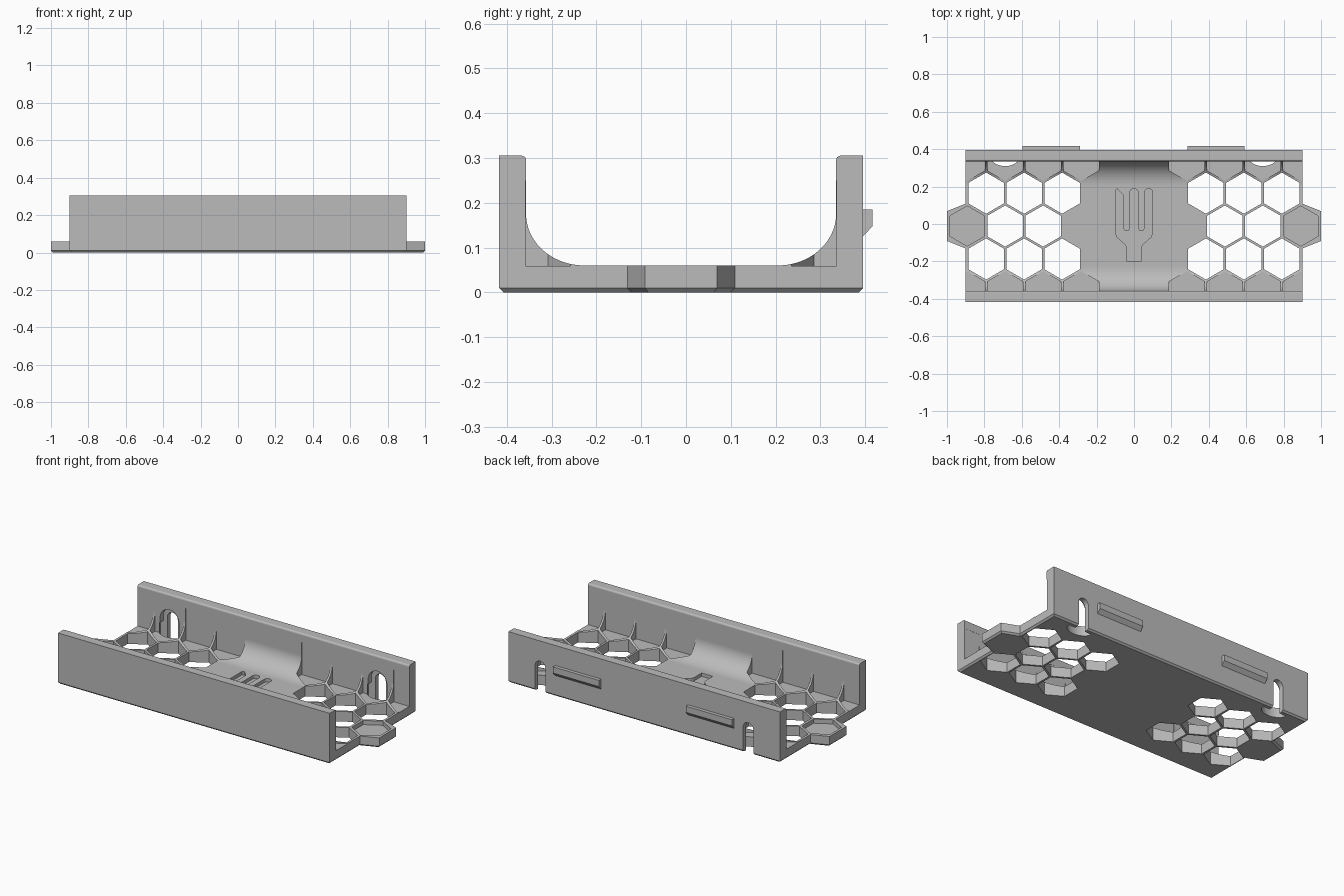
import bpy, bmesh
from math import sin, cos, pi, radians
from mathutils import Matrix, Vector

if "Cube" in bpy.data.objects:
    bpy.data.objects.remove(bpy.data.objects["Cube"])

# Main sizes; the tray is symmetric about its own centre line
CENTRE_Y = -0.011
HALF_X, HALF_Y, HEIGHT = 0.9, 0.4065, 0.305
WALL, FLOOR = 0.346, 0.06
PITCH, ROW, HEX_R = 0.203, 0.176, 0.11

grey = bpy.data.materials.new("plain grey")
grey.use_nodes = True
grey.diffuse_color = (0.5, 0.5, 0.5, 1)
grey.node_tree.nodes["Principled BSDF"].inputs["Base Color"].default_value = (0.5, 0.5, 0.5, 1)


def place(axis, p, t):
    a, b = p
    return {"x": (t, a, b), "y": (a, t, b), "z": (a, b, t)}[axis]


def add_prism(bm, points, axis, start, end):
    """Extrude a flat outline along an axis."""
    rings = [[bm.verts.new(place(axis, p, t)) for p in points] for t in (start, end)]
    n = len(points)
    faces = [bm.faces.new(r) for r in rings]
    for i in range(n):
        j = (i + 1) % n
        faces.append(bm.faces.new((rings[0][i], rings[0][j], rings[1][j], rings[1][i])))
    bmesh.ops.recalc_face_normals(bm, faces=faces)


def make(name, prisms, chamfer=0.0):
    bm = bmesh.new()
    for prism in prisms:
        add_prism(bm, *prism)
    if chamfer:
        low = [e for e in bm.edges if all(abs(v.co.z) < 1e-6 for v in e.verts)]
        bmesh.ops.bevel(bm, geom=low, offset=chamfer, segments=1, affect="EDGES")
    mesh = bpy.data.meshes.new(name)
    bm.to_mesh(mesh)
    bm.free()
    mesh.materials.append(grey)
    obj = bpy.data.objects.new(name, mesh)
    bpy.context.collection.objects.link(obj)
    return obj


def arc(cx, cy, rx, ry, a0, a1, steps):
    angles = [radians(a0 + (a1 - a0) * i / steps) for i in range(steps + 1)]
    return [(cx + rx * cos(a), cy + ry * sin(a)) for a in angles]


def hexagon(x, y, r=HEX_R):
    return [(x + r * sin(i * pi / 3), y + r * cos(i * pi / 3)) for i in range(6)]


def flip(points):
    return [(-a, b) for a, b in reversed(points)]


# Channel section: floor, filleted inner corners, walls with eased inner rims
fillet_w, fillet_h = 0.13, 0.115
half = [(HALF_Y, 0), (HALF_Y, HEIGHT)]
half += arc(WALL + 0.01, HEIGHT - 0.01, 0.01, 0.01, 90, 180, 4)
half += arc(WALL - fillet_w, FLOOR + fillet_h, fillet_w, fillet_h, 0, -90, 28)
tray = make("tray_body", [(half + flip(half), "x", -HALF_X, HALF_X)], 0.01)

additions, cutters = [], []

# End tabs
for s in (-1, 1):
    outline = [(s * 0.85, -0.12), (s * 0.9, -0.12), (s, -0.08),
               (s, 0.08), (s * 0.9, 0.12), (s * 0.85, 0.12)]
    additions.append(make("end_tab", [(outline, "z", 0, FLOOR)], 0.01))

# Honeycomb: through holes, pockets in the fillets, shallow recess in each tab
cells = []
for s in (-1, 1):
    even = [s * (0.283 + PITCH * k) for k in range(4)]
    odd = [s * (0.283 + PITCH * (k + 0.5)) for k in range(3)]
    for x in even[1:3]:
        cells.append((hexagon(x, 0), "z", -0.1, 0.5))
    cells.append((hexagon(even[3], 0, 0.107), "z", 0.035, 0.2))
    for side in (-1, 1):
        for x in odd:
            cells.append((hexagon(x, side * ROW), "z", -0.1, 0.5))
        for x in even:
            h, a = 2 * ROW, HEX_R * cos(pi / 6)
            pocket = [(x, h - HEX_R), (x + a, h - HEX_R / 2), (x + a, WALL + 0.001),
                      (x - a, WALL + 0.001), (x - a, h - HEX_R / 2)]
            pocket = [(px, side * py) for px, py in pocket]
            cells.append((pocket, "z", FLOOR - 0.001, 0.25))
cutters.append(make("honeycomb_cutter", cells))


# Hanging slots in the back wall: narrow outside, wide inside, entry from below
def slot(x, r):
    return [(x + r, -0.1)] + arc(x, 0.15, r, r, 0, 180, 20) + [(x - r, -0.1)]


slot_x = 0.283 + 2 * PITCH
lip = HALF_Y - 0.03
for name, r, y0, y1 in (("narrow_slot_cutter", 0.034, 0.36, 0.5),
                        ("wide_slot_cutter", 0.062, 0.342, lip)):
    cutters.append(make(name, [(slot(s * slot_x, r), "y", y0, y1) for s in (-1, 1)]))
cutters.append(make("slot_entry_cutter", [
    (arc(s * slot_x, lip, 0.08, 0.056, 180, 360, 20), "z", -0.1, 0.12) for s in (-1, 1)]))

# Fork shape sunk into the floor
fork = [(0.037, -0.19), (0.037, -0.115)]
fork += [(0.045, -0.1), (0.09, -0.06), (0.1, -0.035)]
fork += arc(0.078, 0.178, 0.022, 0.022, 0, 180, 8)
fork += arc(0.039, -0.01, 0.017, 0.017, 0, -180, 8)
fork += arc(0, 0.178, 0.022, 0.022, 0, 180, 8)
fork += arc(-0.039, -0.01, 0.017, 0.017, 0, -180, 8)
fork += [(-0.056, 0.165), (-0.09, 0.2), (-0.1, 0.19)]
fork += [(-0.1, -0.035), (-0.09, -0.06), (-0.045, -0.1), (-0.037, -0.115), (-0.037, -0.19)]
cutters.append(make("fork_cutter", [(fork, "z", FLOOR - 0.02, 0.1)]))

# Combine, then bake the result and drop the helpers
for operation, group in (("UNION", additions), ("DIFFERENCE", cutters)):
    for obj in group:
        obj.hide_render = True
        mod = tray.modifiers.new(obj.name, "BOOLEAN")
        mod.operation, mod.solver, mod.object = operation, "EXACT", obj
bpy.context.view_layer.update()
graph = bpy.context.evaluated_depsgraph_get()
baked = bpy.data.meshes.new_from_object(tray.evaluated_get(graph))
tray.modifiers.clear()
tray.data = baked
baked.materials.clear()
baked.materials.append(grey)
for poly in baked.polygons:
    poly.material_index = 0
for obj in additions + cutters:
    bpy.data.objects.remove(obj)

# Wedge clips on the back wall
clip = [(HALF_Y - 0.004, 0.185), (HALF_Y + 0.021, 0.185),
        (HALF_Y + 0.021, 0.148), (HALF_Y, 0.125), (HALF_Y - 0.004, 0.125)]
clips = [make("left_clip", [(clip, "x", 0.285, 0.59)]),
         make("right_clip", [(clip, "x", -0.595, -0.29)])]

for obj in [tray] + clips:
    obj.data.transform(Matrix.Translation(Vector((0, CENTRE_Y, 0))))
